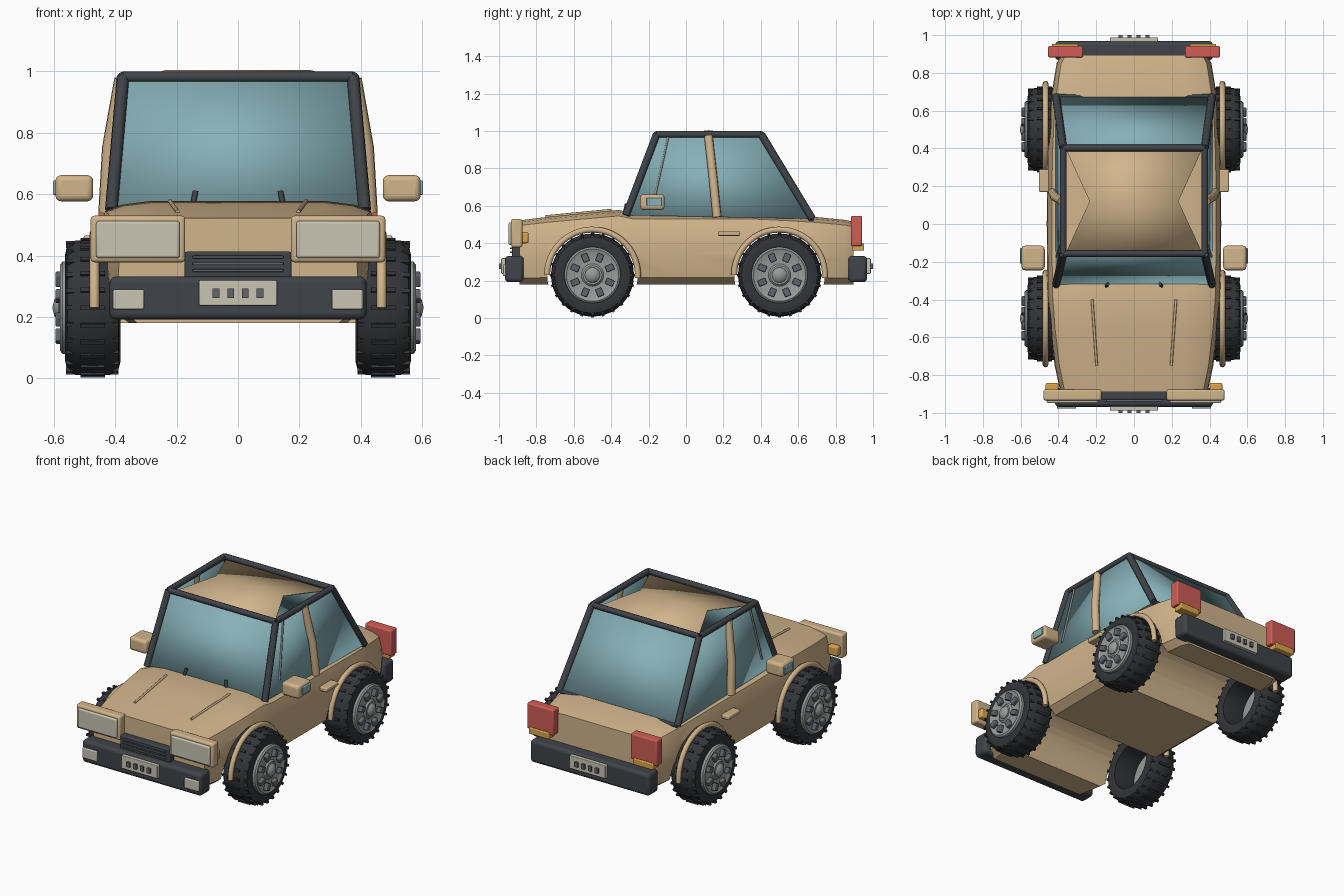
import bpy, bmesh, math
from mathutils import Vector, Matrix

cube = bpy.data.objects.get("Cube")
if cube:
    bpy.data.objects.remove(cube, do_unlink=True)


def material(name, r, g, b):
    m = bpy.data.materials.new(name)
    m.use_nodes = True
    m.diffuse_color = (r, g, b, 1)
    m.node_tree.nodes["Principled BSDF"].inputs["Base Color"].default_value = (r, g, b, 1)
    return m


TAN = material("tan paint", .64, .46, .26)
GLASS = material("teal glass", .24, .44, .48)
TRIM = material("dark trim", .05, .056, .066)
RUBBER = material("tyre rubber", .033, .035, .04)
STEEL = material("wheel steel", .32, .33, .33)
GREY = material("mid grey", .12, .13, .15)
LENS = material("pale lens", .58, .55, .45)
RED = material("red lens", .62, .11, .09)
AMBER = material("amber lens", .70, .38, .07)


def activate(o):
    bpy.ops.object.select_all(action='DESELECT')
    o.select_set(True)
    bpy.context.view_layer.objects.active = o


def finish(name, bm, mat, bevel=0, thick=0, angle=35):
    bmesh.ops.recalc_face_normals(bm, faces=bm.faces[:])
    me = bpy.data.meshes.new(name)
    bm.to_mesh(me)
    bm.free()
    o = bpy.data.objects.new(name, me)
    bpy.context.collection.objects.link(o)
    me.materials.append(mat)
    if thick:
        mod = o.modifiers.new("thickness", 'SOLIDIFY')
        mod.thickness, mod.offset = thick, 0
    if bevel:
        mod = o.modifiers.new("bevel", 'BEVEL')
        mod.width, mod.segments = bevel, 3
    activate(o)
    bpy.ops.object.shade_smooth_by_angle(angle=math.radians(angle))
    return o


def add_box(bm, loc, size, rot=Matrix()):
    scale = Matrix.Diagonal((*size, 1))
    bmesh.ops.create_cube(bm, size=1, matrix=rot @ Matrix.Translation(loc) @ scale)


def box(name, mat, x, y, z, bevel=0):
    """Box from (min, max) pairs."""
    bm = bmesh.new()
    spans = (x, y, z)
    add_box(bm, [(a + b) / 2 for a, b in spans], [abs(b - a) for a, b in spans])
    return finish(name, bm, mat, bevel)


def sheet(name, mat, *quads):
    bm = bmesh.new()
    for q in quads:
        bm.faces.new([bm.verts.new(p) for p in q])
    bmesh.ops.remove_doubles(bm, verts=bm.verts[:], dist=.0001)
    return finish(name, bm, mat, thick=.006)


def tube(name, mat, pts, r):
    cu = bpy.data.curves.new(name, 'CURVE')
    cu.dimensions = '3D'
    cu.bevel_depth, cu.bevel_resolution, cu.use_fill_caps = r, 2, True
    sp = cu.splines.new('POLY')
    sp.points.add(len(pts) - 1)
    for p, c in zip(sp.points, pts):
        p.co = (*c, 1)
    cu.materials.append(mat)
    o = bpy.data.objects.new(name, cu)
    bpy.context.collection.objects.link(o)
    activate(o)
    bpy.ops.object.convert(target='MESH')
    bpy.ops.object.shade_smooth_by_angle(angle=math.radians(50))
    return o


def lathe(name, mat, profile, place, closed=False):
    """Spin (x, radius) points about the x axis."""
    bm = bmesh.new()
    vs = [bm.verts.new((x, 0, r)) for x, r in profile]
    es = [bm.edges.new(p) for p in zip(vs, vs[1:])]
    if closed:
        es.append(bm.edges.new((vs[-1], vs[0])))
    bmesh.ops.spin(bm, geom=vs + es, cent=(0, 0, 0), axis=(1, 0, 0),
                   angle=math.tau, steps=40, use_merge=True)
    bmesh.ops.remove_doubles(bm, verts=bm.verts[:], dist=.0002)
    bm.transform(place)
    return finish(name, bm, mat)


# Body: lofted cross-sections along y as (y, half width, crown height)
stations = [(-.89, .39, .522), (-.75, .42, .54), (-.55, .445, .56), (-.36, .46, .578),
            (-.28, .46, .56), (0, .462, .56), (.36, .46, .56), (.55, .45, .55),
            (.70, .435, .54), (.85, .41, .525), (.895, .385, .515)]
half = [(.84, 0), (.95, .10), (1, .42), (.99, .72), (.94, .92), (.82, .97), (.62, 1)]
ring = half + [(-a, h) for a, h in reversed(half)]
bm = bmesh.new()
loops = [[bm.verts.new((a * w, y, .18 + h * (top - .18))) for a, h in ring]
         for y, w, top in stations]
for l0, l1 in zip(loops, loops[1:]):
    for i in range(len(ring)):
        j = (i + 1) % len(ring)
        bm.faces.new((l0[i], l0[j], l1[j], l1[i]))
bm.faces.new(loops[0])
bm.faces.new(loops[-1])
body = finish("body", bm, TAN)

# Wheel wells cut right through the body
for y in (-.5, .5):
    bpy.ops.mesh.primitive_cylinder_add(vertices=40, radius=.242, depth=2,
                                        location=(0, y, .23), rotation=(0, math.pi / 2, 0))
    cutter = bpy.context.object
    cutter.hide_render = True
    mod = body.modifiers.new("wheel well", 'BOOLEAN')
    mod.operation, mod.solver, mod.object = 'DIFFERENCE', 'EXACT', cutter
    activate(body)
    bpy.ops.object.modifier_apply(modifier=mod.name)
    bpy.data.objects.remove(cutter, do_unlink=True)
body.data.materials.clear()
body.data.materials.append(TAN)
for p in body.data.polygons:
    p.material_index = 0
activate(body)
bpy.ops.object.shade_smooth_by_angle(angle=math.radians(35))

# Cabin corners
BF, BR, TF, TR = (.413, -.32, .55), (.413, .675, .53), (.375, -.157, .982), (.375, .402, .982)


def flip(p, s=-1):
    return (p[0] * s, p[1], p[2])


# Glass, front and rear, and the roof frame bars
for end, lo, hi in (("front", BF, TF), ("rear", BR, TR)):
    sheet(end + "_window", GLASS, (lo, flip(lo), flip(hi), hi))
    tube(end + "_roof_bar", TRIM, (hi, flip(hi)), .018)
tube("rear_window_sill", TRIM, (BR, flip(BR)), .012)

# Ridged roof panel, open at its two ends
eave_f, eave_r, ridge = (.36, -.15, .965), (.36, .395, .965), (.235, .12, 1.002)
sheet("roof_panel", TAN, (eave_f, flip(eave_f), flip(ridge), ridge),
      (ridge, flip(ridge), flip(eave_r), eave_r))

tyre_profile = [(.555, .145), (.563, .175), (.556, .203), (.53, .219), (.473, .222),
                (.416, .219), (.39, .203), (.383, .175), (.391, .145), (.473, .138)]
rim_profile = [(.54, 0), (.54, .15), (.572, .15), (.58, .14), (.572, .125), (.572, .06), (.582, .05),
               (.582, 0)]
hub_profile = [(.57, .042), (.585, .04), (.598, .028), (.605, 0)]

for s, side in ((1, "left"), (-1, "right")):
    # Cabin sides
    f = lambda p: flip(p, s)
    sheet(side + "_side_window", GLASS, [f(p) for p in (BF, BR, TR, TF)])
    tube(side + "_front_pillar", TRIM, (f(BF), f(TF)), .021)
    tube(side + "_rear_pillar", TRIM, (f(BR), f(TR)), .021)
    tube(side + "_roof_rail", TRIM, (f(TF), f(TR)), .018)
    tube(side + "_centre_pillar", TAN,
         [f(p) for p in ((.432, .166, .54), (.42, .145, .75), (.38, .12, .975))], .024)
    tube(side + "_window_divider", STEEL,
         (f((.382, -.095, .97)), f((.411, -.172, .63))), .006)

    # Fittings
    X = lambda a, b: (s * a, s * b)
    box(side + "_mirror", TAN, X(.472, .595), (-.245, -.115), (.577, .662), .018)
    box(side + "_mirror_glass", GLASS, X(.59, .603), (-.21, -.128), (.598, .645), .004)
    box(side + "_door_handle", TAN, X(.445, .503), (.17, .29), (.44, .466), .007)
    box(side + "_headlight_housing", TAN, X(.172, .48), (-.935, -.875), (.378, .53), .012)
    box(side + "_headlight_lens", LENS, X(.19, .462), (-.948, -.92), (.392, .512), .008)
    box(side + "_front_indicator", AMBER, X(.40, .468), (-.89, -.842), (.40, .46), .01)
    box(side + "_fog_light", LENS, X(.306, .407), (-.978, -.95), (.225, .29), .005)
    box(side + "_tail_light", RED, X(.27, .455), (.882, .942), (.385, .547), .008)
    box(side + "_rear_indicator", AMBER, X(.295, .435), (.89, .953), (.36, .40), .005)
    tube(side + "_hood_strip", TAN, (f((.222, -.40, .577)), f((.197, -.75, .543))), .007)
    tube(side + "_wiper", TRIM, (f((.148, -.33, .56)), f((.138, -.318, .61))), .009)

    for y, end in ((-.5, "front"), (.5, "rear")):
        label = end + "_" + side
        # Wheel arch lip
        angles = [math.radians(a) for a in range(-4, 185, 8)]
        tube(label + "_arch_lip", TAN, [(s * .468, y + .243 * math.cos(a), .23 + .243 * math.sin(a))
                                        for a in angles], .016)
        # Wheel
        place = Matrix.Translation((0, y, .23)) @ Matrix.Diagonal((s, 1, 1, 1))
        lathe(label + "_tyre", RUBBER, tyre_profile, place, True)
        lathe(label + "_rim", STEEL, rim_profile, place)
        lathe(label + "_hub", STEEL, hub_profile, place)
        tread, studs = bmesh.new(), bmesh.new()
        for i in range(24):
            turn = Matrix.Rotation(math.tau * i / 24, 4, 'X')
            add_box(tread, (.473, 0, .221), (.08, .014, .014), turn)
            for x in (.404, .546):
                add_box(tread, (x, 0, .21), (.03, .014, .014), turn)
        for i in range(8):
            turn = Matrix.Rotation(math.tau * (i + .5) / 8, 4, 'X')
            add_box(studs, (.58, 0, .1), (.03, .034, .044), turn)
        for bm, part, mat, bev in ((tread, "_tread", RUBBER, 0), (studs, "_rim_studs", GREY, .005)):
            bm.transform(place)
            finish(label + part, bm, mat, bev)

# Grille between the headlights
box("grille", TRIM, (-.175, .175), (-.93, -.87), (.325, .413), .008)
for i in range(3):
    z = .347 + .022 * i
    box("grille_slat", GREY, (-.148, .148), (-.94, -.92), (z, z + .009), .002)

# Bumpers with number plates carrying plain blocks
for d, end in ((-1, "front"), (1, "rear")):
    box(end + "_bumper", TRIM, (-.418, .418), (d * .868, d * .968), (.192, .332), .02)
    box(end + "_plate", LENS, (-.127, .127), (d * .96, d * .988), (.237, .32), .004)
    for i in range(4):
        x = -.072 + .048 * i
        box(end + "_plate_block", GREY, (x - .011, x + .011), (d * .985, d * 1.0), (.262, .293))
